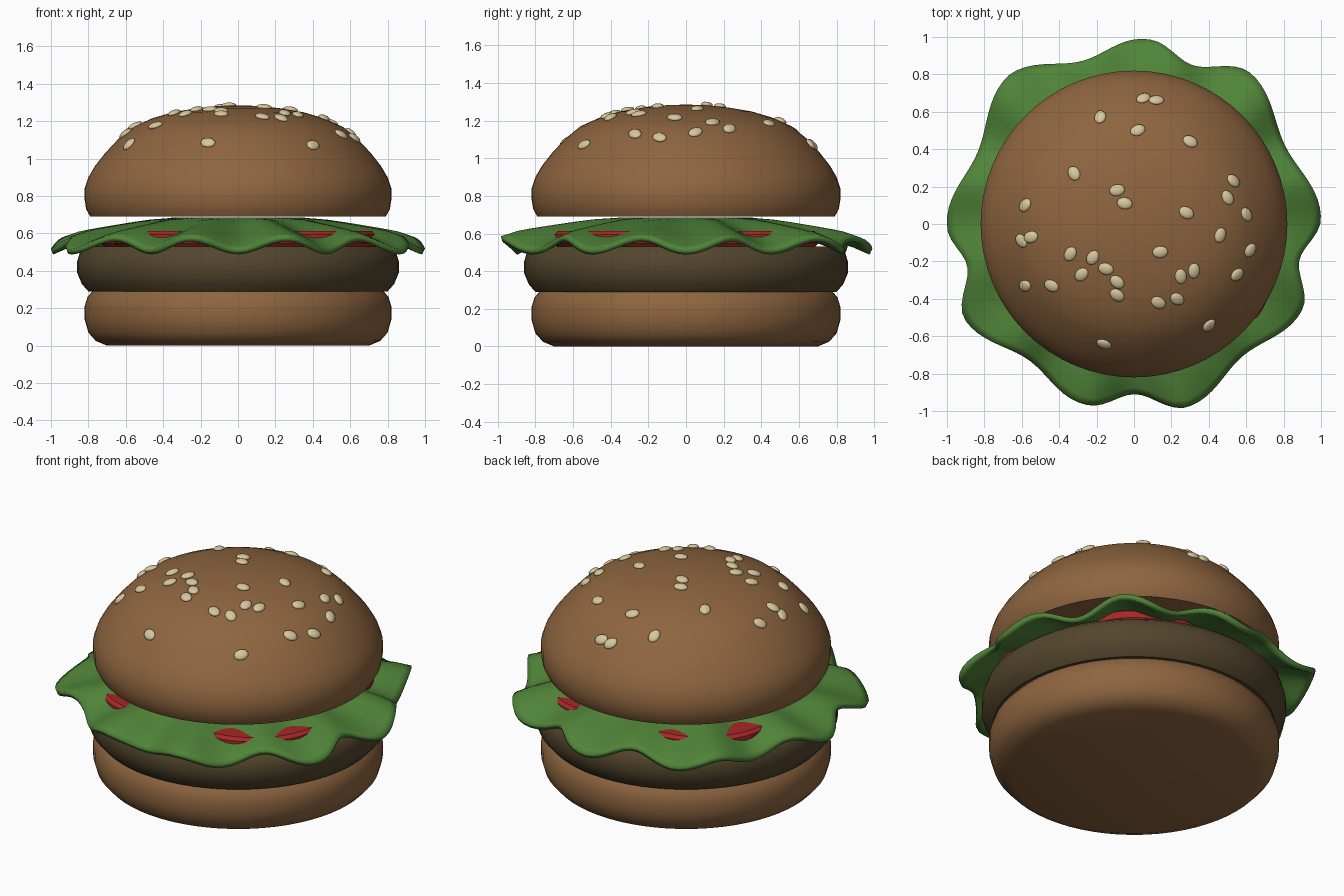
import bpy, bmesh, random
from math import sin, cos, pi, radians
from mathutils import Matrix, Vector
from mathutils.bvhtree import BVHTree

if "Cube" in bpy.data.objects:
    bpy.data.objects.remove(bpy.data.objects["Cube"])

random.seed(4)


def material(name, rgb):
    m = bpy.data.materials.new(name)
    m.diffuse_color = (*rgb, 1)
    m.use_nodes = True
    m.node_tree.nodes["Principled BSDF"].inputs["Base Color"].default_value = m.diffuse_color
    return m


BUN = material("bread", (0.27, 0.13, 0.05))
MEAT = material("meat", (0.085, 0.06, 0.025))
LEAF = material("leaf", (0.08, 0.23, 0.04))
RED = material("tomato_red", (0.38, 0.02, 0.02))
SEED = material("sesame", (0.68, 0.57, 0.34))


def finish(bm, name, mat, angle=40):
    bmesh.ops.recalc_face_normals(bm, faces=bm.faces)
    me = bpy.data.meshes.new(name)
    bm.to_mesh(me)
    bm.free()
    ob = bpy.data.objects.new(name, me)
    bpy.context.collection.objects.link(ob)
    me.materials.append(mat)
    bpy.context.view_layer.objects.active = ob
    ob.select_set(True)
    bpy.ops.object.shade_smooth_by_angle(angle=radians(angle))
    ob.select_set(False)
    return ob


def lathe(name, profile, mat, steps=64, centre=(0, 0)):
    """Revolve (radius, height) points around a vertical axis."""
    bm = bmesh.new()
    vs = [bm.verts.new((r, 0, z)) for r, z in profile]
    es = [bm.edges.new(p) for p in zip(vs, vs[1:])]
    bmesh.ops.spin(bm, geom=vs + es, cent=(0, 0, 0), axis=(0, 0, 1),
                   angle=2 * pi, steps=steps)
    bmesh.ops.remove_doubles(bm, verts=bm.verts, dist=1e-4)
    bmesh.ops.translate(bm, verts=bm.verts, vec=(*centre, 0))
    return finish(bm, name, mat)


# Buns and patty
lathe("bottom_bun", [(0, 0), (0.70, 0), (0.76, 0.025), (0.80, 0.07), (0.82, 0.14),
                     (0.82, 0.21), (0.805, 0.26), (0.78, 0.29), (0, 0.29)], BUN)
lathe("patty", [(0, 0.29), (0.80, 0.29), (0.835, 0.33), (0.86, 0.39), (0.86, 0.45),
                (0.845, 0.50), (0.81, 0.53), (0, 0.53)], MEAT)
top_bun = lathe("top_bun", [(0, 0.69), (0.79, 0.69), (0.812, 0.73), (0.82, 0.78),
                            (0.82, 0.84), (0.80, 0.90), (0.765, 0.96), (0.71, 1.03),
                            (0.64, 1.105), (0.56, 1.17), (0.46, 1.215), (0.35, 1.248),
                            (0.22, 1.27), (0.1, 1.282), (0, 1.285)], BUN)

# Tomato slices
for i, (ang, rad) in enumerate([(-40, 0.47), (50, 0.43), (140, 0.46), (230, 0.43)]):
    a = radians(ang)
    lathe(f"tomato_slice_{i + 1}",
          [(0, 0.53), (rad - 0.02, 0.53), (rad, 0.55), (rad, 0.595),
           (rad - 0.02, 0.612), (0, 0.612)], RED, 48,
          (0.36 * cos(a), 0.36 * sin(a)))

# Lettuce leaf: lobed outline, drooping wavy rim
LOBES = [(2, 1.0), (53, 1.02), (86, 0.99), (130, 1.04), (180, 1.0), (209, 1.04),
         (255, 1.0), (286, 1.02), (333, 1.01), (362, 1.0)]


def rim(deg):
    d = (deg - 2) % 360 + 2
    for (a0, r0), (a1, r1) in zip(LOBES, LOBES[1:]):
        if a0 <= d <= a1:
            t = (d - a0) / (a1 - a0)
            return r0 + (r1 - r0) * t - 0.1 * (0.5 - 0.5 * cos(2 * pi * t))
    return 1.0


bm = bmesh.new()
N = 144
rings = []
for k in (0.15, 0.35, 0.5, 0.6, 0.7, 0.78, 0.85, 0.91, 0.96, 1.0):
    ring = []
    for i in range(N):
        deg = 360 * i / N
        a = radians(deg)
        r = k * rim(deg)
        t = max(0, k - 0.4) / 0.6
        low = 0.5 - 0.5 * cos(12 * (a + radians(75)))
        z = 0.685 - 0.085 * t ** 1.2 - 0.07 * t * low - 0.015 * max(0, k - 0.9) / 0.1
        ring.append(bm.verts.new((r * cos(a), r * sin(a), z)))
    rings.append(ring)
bm.faces.new(rings[0])
for inner, outer in zip(rings, rings[1:]):
    for i in range(N):
        j = (i + 1) % N
        bm.faces.new((inner[i], outer[i], outer[j], inner[j]))
lettuce = finish(bm, "lettuce", LEAF, 50)
solid = lettuce.modifiers.new("thickness", "SOLIDIFY")
solid.thickness = 0.03
solid.offset = -1

# Sesame seeds laid on the top bun
SPOTS = [(.05, .67), (.12, .66), (-.18, .57), (.02, .5), (.3, .44), (-.32, .27),
         (-.09, .18), (-.05, .11), (-.58, .1), (-.6, -.09), (-.55, -.07), (.28, .06),
         (.53, .23), (.5, .14), (.6, .05), (.46, -.06), (.62, -.14), (.55, -.27),
         (.14, -.15), (.32, -.25), (.25, -.28), (.23, -.4), (.13, -.42), (-.09, -.31),
         (-.09, -.38), (-.15, -.24), (-.22, -.18), (-.34, -.16), (-.28, -.27),
         (-.44, -.33), (-.58, -.33), (.4, -.54), (-.16, -.64)]
me = top_bun.data
tree = BVHTree.FromPolygons([v.co for v in me.vertices],
                            [tuple(p.vertices) for p in me.polygons])
bm = bmesh.new()
for x, y in SPOTS:
    hit, normal, _, _ = tree.ray_cast(Vector((x, y, 2)), Vector((0, 0, -1)))
    turn = normal.to_track_quat('Z', 'Y').to_matrix().to_4x4()
    mat = (Matrix.Translation(hit + normal * 0.004) @ turn
           @ Matrix.Rotation(random.uniform(0, pi), 4, 'Z')
           @ Matrix.Diagonal((0.042, 0.032, 0.016, 1)))
    bmesh.ops.create_uvsphere(bm, u_segments=14, v_segments=8, radius=1, matrix=mat)
finish(bm, "sesame_seeds", SEED, 60)
